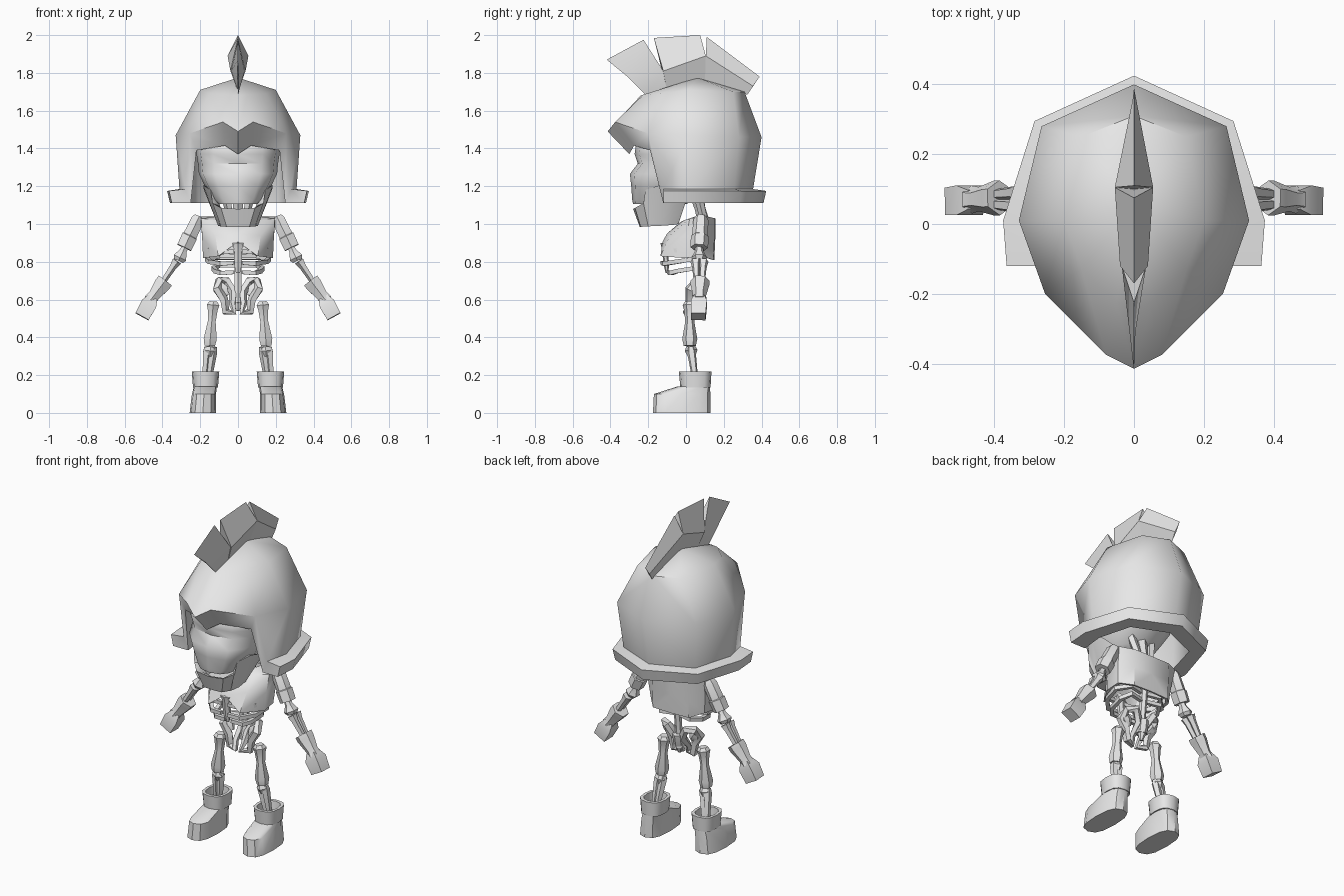
import bpy, bmesh, math
from mathutils import Vector

if "Cube" in bpy.data.objects:
    bpy.data.objects.remove(bpy.data.objects["Cube"])

GREY = bpy.data.materials.new("plain_grey")
GREY.diffuse_color = (0.8, 0.8, 0.8, 1)
GREY.use_nodes = True
GREY.node_tree.nodes["Principled BSDF"].inputs["Base Color"].default_value = GREY.diffuse_color


def make(name, parts, mirror=True, angle=35):
    """Join (verts, faces) parts, optionally reflect them in x, and shade."""
    bm = bmesh.new()
    for verts, faces in parts:
        for s in ((1, -1) if mirror else (1,)):
            vs = [bm.verts.new((s * v[0], v[1], v[2])) for v in verts]
            for f in faces:
                bm.faces.new([vs[i] for i in f])
        bmesh.ops.remove_doubles(bm, verts=[v for v in bm.verts if abs(v.co.x) < 1e-4], dist=1e-4)
    bmesh.ops.recalc_face_normals(bm, faces=bm.faces)
    mesh = bpy.data.meshes.new(name)
    bm.to_mesh(mesh)
    bm.free()
    mesh.materials.append(GREY)
    ob = bpy.data.objects.new(name, mesh)
    bpy.context.collection.objects.link(ob)
    bpy.ops.object.select_all(action='DESELECT')
    ob.select_set(True)
    bpy.context.view_layer.objects.active = ob
    bpy.ops.object.shade_smooth_by_angle(angle=math.radians(angle))
    return ob


def grid(rows, around=False, caps=False, loop=False):
    """Skin equal-length rows of points with quads."""
    n, m = len(rows[0]), len(rows)
    faces = []
    for r in range(m if loop else m - 1):
        for c in range(n if around else n - 1):
            a, b, d = r * n, (r + 1) % m * n, (c + 1) % n
            faces.append((a + c, a + d, b + d, b + c))
    if caps:
        faces += [tuple(range(n)), tuple(range((m - 1) * n, m * n))]
    return [p for row in rows for p in row], faces


def tube(path, radii, n=6, ref=(0, 1, 0), closed=False, squash=1.0):
    """Faceted bone along a path, with one radius per point."""
    pts, rows = [Vector(p) for p in path], []
    k = len(pts)
    for i, p in enumerate(pts):
        a = pts[(i - 1) % k] if closed or i else p
        b = pts[(i + 1) % k] if closed or i < k - 1 else p
        d = (b - a).normalized()
        u = d.cross(Vector(ref)).normalized()
        v = d.cross(u) * squash
        rows.append([p + radii[i] * (u * math.cos(t) + v * math.sin(t))
                     for t in (2 * math.pi * (j + 0.5) / n for j in range(n))])
    return grid(rows, True, not closed, closed)


def bone(p, q, profile, n=6, squash=1.0):
    """Straight bone: profile lists (position along it, radius)."""
    p, q = Vector(p), Vector(q)
    return tube([p.lerp(q, t) for t, r in profile], [r for t, r in profile], n, squash=squash)


def ring(z, cx, hw, y0, y1, n=12, e=0.75):
    """Rounded-box outline from y0 (front) to y1 (back)."""
    out = []
    for i in range(n):
        t = 2 * math.pi * i / n
        c, s = math.cos(t), math.sin(t)
        out.append((cx + math.copysign(abs(c) ** e, c) * hw,
                    (y0 + y1) / 2 + math.copysign(abs(s) ** e, s) * (y1 - y0) / 2, z))
    return out


# Helmet shell, half of it: columns run from the back centre to the visor tip
top = [(0, .31, 1.70), (.15, .25, 1.70), (.20, .01, 1.71), (.15, -.13, 1.69), (.05, -.225, 1.685), (0, -.24, 1.68)]
mid = [(0, .40, 1.46), (.265, .28, 1.46), (.33, .01, 1.47), (.255, -.20, 1.48), (.08, -.375, 1.54), (0, -.415, 1.49)]
imid = [(0, .34, 1.46), (.22, .235, 1.46), (.275, .01, 1.46), (.22, -.19, 1.39), (.07, -.275, 1.415), (0, -.30, 1.37)]
itop = [(x * .8, y * .8, z - .07) for x, y, z in top]
low = [[(0, .355, 1.185), (.24, .255, 1.185), (.31, .02, 1.185), (.28, -.12, 1.185)],
       [(0, .425, 1.175), (.285, .295, 1.175), (.375, .01, 1.175), (.365, -.12, 1.175)],
       [(0, .41, 1.11), (.275, .285, 1.11), (.36, .01, 1.11), (.35, -.12, 1.11)],
       [(0, .31, 1.11), (.21, .22, 1.11), (.265, .02, 1.11), (.25, -.12, 1.11)]]
apex, iapex = (0, .06, 1.775), (0, .05, 1.69)
verts = top + mid + imid + itop + [apex, iapex] + [p for r in low for p in r]
T, M, IM, IT, L = 0, 6, 12, 18, 26
faces = []
for i in range(5):
    faces += [(24, T + i, T + i + 1), (T + i, M + i, M + i + 1, T + i + 1),
              (25, IT + i, IT + i + 1), (IT + i, IM + i, IM + i + 1, IT + i + 1)]
for i in range(3):
    chain = [M, L, L + 4, L + 8, L + 12, IM]       # wall, brim and inner wall
    faces += [(a + i, a + i + 1, b + i + 1, b + i) for a, b in zip(chain, chain[1:])]
faces += [(M + i, M + i + 1, IM + i + 1, IM + i) for i in (3, 4)]      # visor edge
faces += [(M + 3, L + 3, L + 15, IM + 3), (L + 3, L + 7, L + 11, L + 15)]  # cheek edge
make("helmet", [(verts, faces)], angle=52)

# Helmet crest: three diamond-section plume pieces split by notches


def diamond(bottom, side, peak, w):
    return [(0, *bottom), (w, *side), (0, *peak), (-w, *side)]


notch1, notch2 = ((-.10, 1.70), (-.12, 1.81)), ((.10, 1.74), (.105, 1.89))
crest = [
    (diamond((-.215, 1.685), (-.31, 1.78), (-.42, 1.87), .004), diamond(*notch1, (-.225, 1.975), .035)),
    (diamond(*notch1, (-.17, 1.985), .04), diamond(*notch2, (.075, 2.0), .055)),
    (diamond(*notch2, (.11, 1.99), .055), diamond((.325, 1.685), (.355, 1.73), (.39, 1.78), .004))]
make("helmet_crest", [grid(c, True, True) for c in crest], mirror=False)

# Skull and upper jaw
skull = [(1.62, .13, -.12, .15), (1.50, .19, -.20, .20), (1.42, .215, -.265, .21), (1.37, .22, -.272, .21),
         (1.32, .212, -.255, .20), (1.265, .207, -.297, .18), (1.20, .175, -.29, .12), (1.13, .135, -.285, .06),
         (1.105, .11, -.28, .0)]
make("skull", [grid([ring(z, 0, w, a, b) for z, w, a, b in skull], True, True)], mirror=False, angle=45)

# Lower jaw: half bowl with raised side wings
jaw_top = [(0, -.28, 1.08), (.09, -.27, 1.085), (.135, -.225, 1.11), (.145, -.215, 1.18),
           (.185, -.14, 1.205), (.18, -.06, 1.18), (.15, .0, 1.12)]
jaw_low = [(0, -.245, .985), (.06, -.24, .985), (.09, -.20, .987), (.095, -.19, .988),
           (.105, -.14, .99), (.10, -.07, .995), (.08, -.04, 1.0)]
jaw_in = [(x * .8, y * .86 - .01, z - .01) for x, y, z in jaw_top]
jaw_floor = [(x * .8, y * .86 - .01, 1.03) for x, y, z in jaw_low]
mid_low = [(0, p[1], p[2]) for p in jaw_low]
mid_floor = [(0, p[1], p[2]) for p in jaw_floor]
jv, jf = grid([jaw_low, jaw_top, jaw_in, jaw_floor])
jf.append((6, 13, 20, 27))
bv, bf = grid([jaw_low[1:], mid_low[1:]])
fv, ff = grid([jaw_floor[1:], mid_floor[1:]])
make("lower_jaw", [(jv, jf), (bv, bf), (fv, ff)], angle=40)

# Neck and spine
make("spine", [bone((0, .10, .98), (0, .05, 1.18), [(0, .035), (.5, .028), (1, .04)]),
               bone((0, .06, .58), (0, .10, 1.0), [(0, .035), (.2, .02), (.6, .022), (1, .035)])], mirror=False)
make("neck_bones", [bone((.03, .10, 1.0), (.07, .06, 1.17), [(0, .02), (1, .025)], 5)])

# Chest armour: half shell, columns from back centre to front centre
chest = [[(0, .10, 1.04), (.06, .10, 1.04), (.10, .09, 1.04), (.10, .05, 1.04), (.06, .04, 1.03), (0, .03, 1.02)],
         [(0, .155, 1.03), (.12, .155, 1.03), (.20, .11, 1.04), (.195, .02, 1.03), (.11, -.01, 1.02), (0, -.03, 1.01)],
         [(0, .155, .92), (.12, .15, .92), (.19, .09, .93), (.19, .0, .93), (.12, -.085, .94), (0, -.10, .95)],
         [(0, .15, .81), (.12, .145, .81), (.18, .08, .83), (.185, -.01, .82), (.105, -.135, .83), (0, -.125, .905)]]
inner = [[(x * .9, .02 + (y - .02) * .9, z + dz) for x, y, z in row] for row, dz in zip(chest[1:], (-.02, 0, .002))]
make("chest_armour", [grid(chest + inner[::-1])], angle=40)

# Ribs and breastbone
ribs = []
for z, w, f in ((.86, .165, -.13), (.80, .165, -.135), (.75, .13, -.10)):
    path = [(.015, .08, z + .03), (.10, .10, z + .03), (w, .04, z + .015), (w * .9, -.05, z), (.09, f + .02, z - .01),
            (.02, f + .01, z - .005)]
    ribs.append(tube(path, [.014, .016, .016, .016, .016, .014], 4, (0, 0, 1)))
make("ribs", ribs)
make("breastbone", [bone((0, -.115, .90), (0, -.10, .74), [(0, .035), (.2, .025), (.7, .025), (1, .012)], 6, .6)],
     mirror=False)

# Pelvis: a bone loop each side, with a tail bone between
hip = [(.025, .07, .64), (.06, .09, .70), (.10, .06, .70), (.11, .02, .655), (.075, .02, .60), (.065, .02, .535),
       (.02, .0, .53), (.03, .02, .575)]
make("pelvis", [tube(hip, [.024, .024, .022, .026, .024, .022, .018, .018], 5, closed=True),
                bone((.105, .04, .69), (.06, .03, .62), [(0, .015), (.5, .035), (1, .015)], 6, .6)])
make("tail_bone", [bone((0, .08, .66), (0, .06, .54), [(0, .03), (.5, .03), (1, .01)])], mirror=False)

# Arms
make("shoulder_sleeves", [bone((.205, .08, 1.04), (.285, .07, .875),
                               [(0, .03), (.12, .04), (.62, .042), (.64, .048), (1, .046)])])
make("upper_arm_bones", [bone((.275, .07, .89), (.315, .07, .805), [(0, .02), (.4, .022), (.8, .042), (1, .03)])])
make("forearm_bones", [bone((.325, .07 + o, .805), (.42, .07 + o * .6, .66), [(0, .028), (.2, .02), (1, .014)], 5)
                       for o in (-.02, .022)])
make("bracers", [bone((.385, .075, .70), (.465, .07, .595), [(0, .05), (.2, .05), (.75, .035), (1, .04)])])
make("hands", [bone((.452, .07, .612), (.508, .065, .51), [(0, .038), (.35, .06), (1, .055)], 4)])

# Legs
make("thigh_bones", [bone((.13, .02, .59), (.15, .02, .355),
                          [(0, .025), (.08, .038), (.2, .03), (.45, .024), (.85, .04), (1, .032)])])
make("shin_bones", [bone((.145 + o, .025, .35), (.165 + o * .6, .05, .17), [(0, .018), (.15, .024), (1, .016)], 5)
                    for o in (-.015, .018)] +
     [bone((.145, .025, .352), (.15, .03, .30), [(0, .024), (.4, .034), (1, .02)])])

# Boots: foot and turned cuff
foot = [(0, .186, .07, -.175, .13), (.10, .18, .064, -.17, .13), (.14, .173, .06, -.045, .125)]
cuff = [(.135, .172, .066, -.03, .13), (.22, .172, .073, -.038, .135), (.22, .172, .056, -.02, .115),
        (.17, .172, .054, -.015, .11)]
make("boots", [grid([ring(*r) for r in foot], True, True)], angle=40)
make("boot_cuffs", [grid([ring(*r) for r in cuff], True, True)], angle=40)
